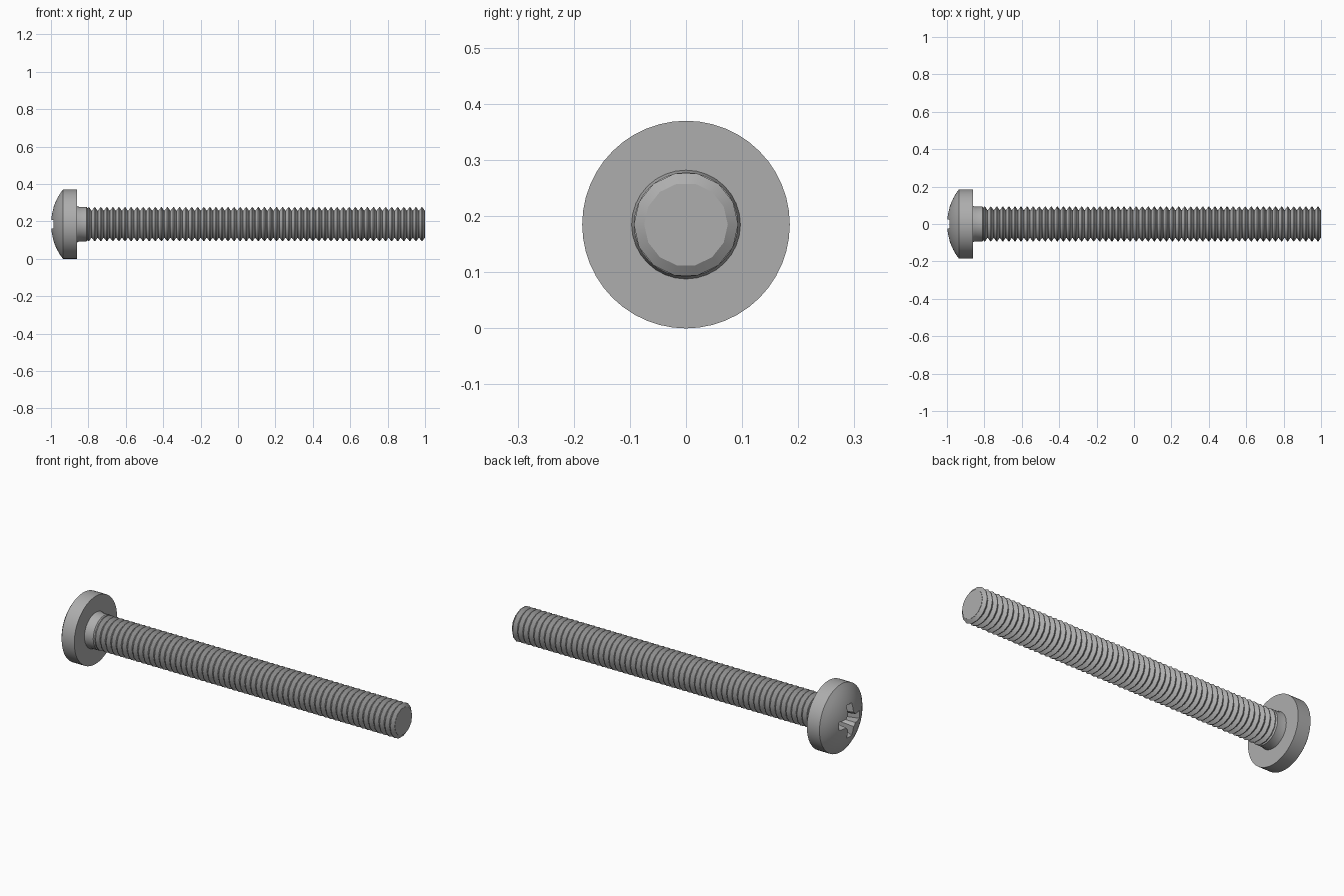
import bpy, bmesh, math
from mathutils import Matrix

cube = bpy.data.objects.get("Cube")
if cube:
    bpy.data.objects.remove(cube, do_unlink=True)

R = 0.185          # head radius, also the height of the axis
STEEL = (0.42, 0.42, 0.42, 1)
steel = bpy.data.materials.new("grey steel")
steel.use_nodes = True
steel.diffuse_color = STEEL
steel.node_tree.nodes["Principled BSDF"].inputs["Base Color"].default_value = STEEL


def finish(bm, name):
    bmesh.ops.recalc_face_normals(bm, faces=bm.faces[:])
    mesh = bpy.data.meshes.new(name)
    bm.to_mesh(mesh)
    bm.free()
    mesh.materials.append(steel)
    obj = bpy.data.objects.new(name, mesh)
    bpy.context.collection.objects.link(obj)
    obj.location.z = R
    return obj


def select(obj):
    bpy.ops.object.select_all(action="DESELECT")
    obj.select_set(True)
    bpy.context.view_layer.objects.active = obj


def lathe(name, profile, sides):
    """Turn (x, radius) points around the x axis and cap both ends."""
    bm = bmesh.new()
    rings = []
    for x, r in profile:
        angles = [2 * math.pi * i / sides for i in range(sides)]
        rings.append([bm.verts.new((x, r * math.cos(a), r * math.sin(a))) for a in angles])
    for a, b in zip(rings, rings[1:]):
        for i in range(sides):
            j = (i + 1) % sides
            bm.faces.new((a[i], a[j], b[j], b[i]))
    bm.faces.new(rings[0])
    bm.faces.new(rings[-1])
    return finish(bm, name)


def smooth(obj, degrees):
    select(obj)
    bpy.ops.object.shade_smooth_by_angle(angle=math.radians(degrees))


# Domed pan head
dome = 0.30
profile = []
for i in range(9):
    r = max(0.004, R * i / 8)
    profile.append((-1 + dome - math.sqrt(dome ** 2 - r ** 2), r))
profile.append((-0.86, R))
head = lathe("head", profile, 48)


def wing(name, turn):
    """Tapered blade that cuts one slot of the cross recess."""
    bm = bmesh.new()
    bmesh.ops.create_cube(bm, size=1)
    for v in bm.verts:
        outer = v.co.x < 0
        half = 0.105 if outer else 0.05
        thick = 0.025 if outer else 0.016
        v.co = (-1.02 if outer else -0.90,
                math.copysign(half, v.co.y), math.copysign(thick, v.co.z))
    bm.transform(Matrix.Rotation(turn, 4, "X"))
    return finish(bm, name)


# Cross recess with a conical centre
cutters = [wing("slot_cutter_1", 0), wing("slot_cutter_2", math.pi / 2),
           lathe("centre_cutter", [(-1.02, 0.05), (-0.90, 0.032), (-0.885, 0.004)], 16)]
for cutter in cutters:
    cutter.hide_render = True
    mod = head.modifiers.new("recess", "BOOLEAN")
    mod.operation = "DIFFERENCE"
    mod.solver = "EXACT"
    mod.object = cutter
    select(head)
    bpy.ops.object.modifier_apply(modifier=mod.name)
    bpy.data.objects.remove(cutter, do_unlink=True)
smooth(head, 30)

# Plain neck under the head
neck = lathe("neck", [(-0.87, 0.097), (-0.86, 0.097), (-0.85, 0.093), (-0.81, 0.093),
                      (-0.795, 0.073)], 32)
smooth(neck, 30)

# Threaded shank: repeated V ridges ending at the root radius
pitch, root, crest = 0.0324, 0.0745, 0.093
count = 56
start = 1 - count * pitch
profile = [(start, root)]
for i in range(count):
    x = start + i * pitch
    profile += [(x + pitch * 0.44, crest), (x + pitch * 0.56, crest),
                (x + pitch * 0.95, root), (x + pitch, root)]
shank = lathe("threaded_shank", profile, 14)
smooth(shank, 30)
